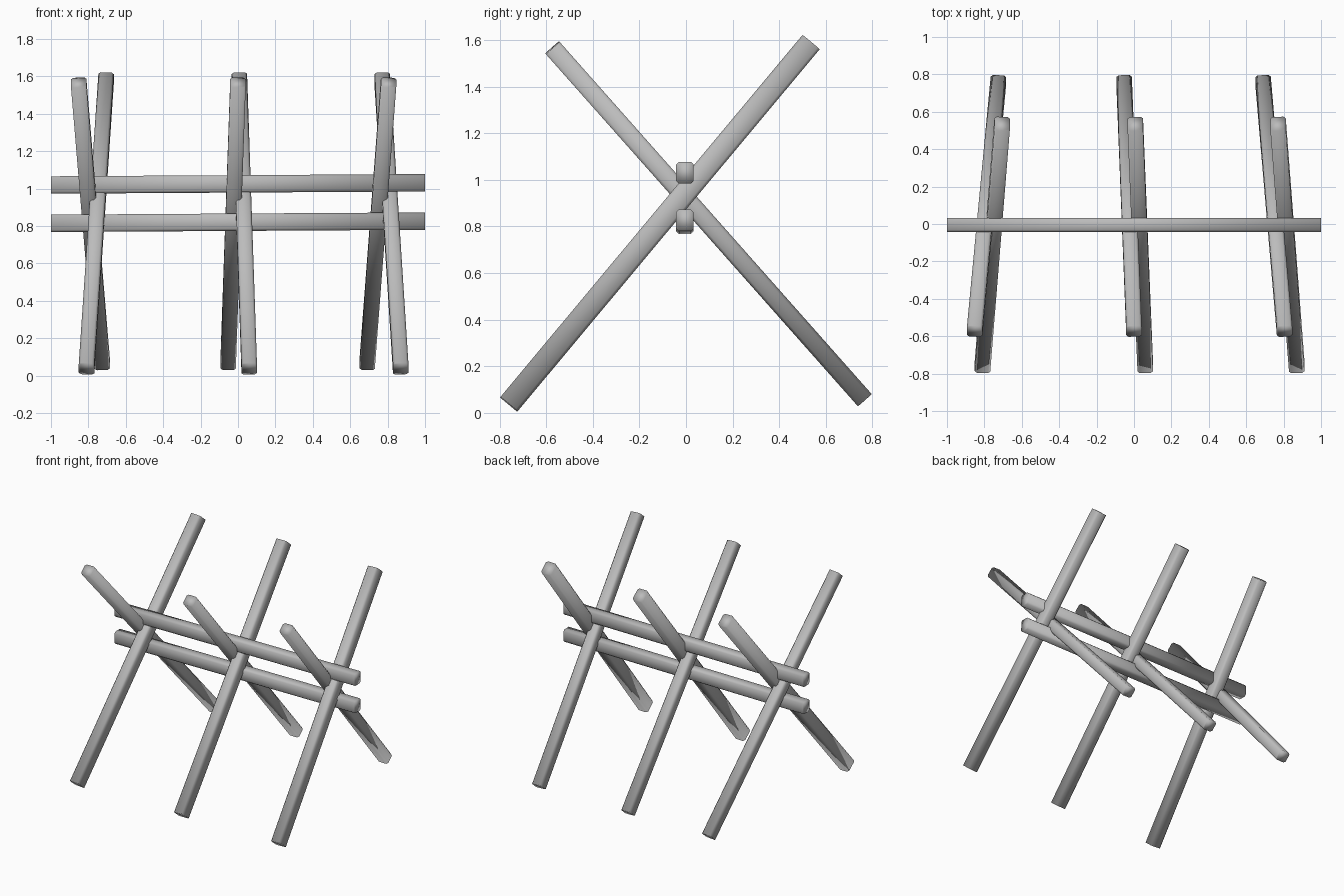
import bpy
from mathutils import Vector, Matrix

cube = bpy.data.objects.get("Cube")
if cube:
    bpy.data.objects.remove(cube, do_unlink=True)

grey = bpy.data.materials.new("plain grey")
grey.use_nodes = True
colour = (0.5, 0.5, 0.5, 1)
grey.diffuse_color = colour
grey.node_tree.nodes["Principled BSDF"].inputs["Base Color"].default_value = colour


def beam(name, start, end, width, depth, side, chamfer=0.012):
    """Square-cut timber from start to end, with softened long edges."""
    start, end = Vector(start), Vector(end)
    along = (end - start).normalized()
    across = (side - along * side.dot(along)).normalized()
    up = along.cross(across)
    a, b, c = width / 2, depth / 2, chamfer
    section = []
    for sx, sy in ((1, 1), (-1, 1), (-1, -1), (1, -1)):
        corner = [(sx * a, sy * (b - c)), (sx * (a - c), sy * b)]
        section += corner if sx * sy > 0 else corner[::-1]
    n = len(section)
    verts = [p + across * u + up * v for p in (start, end) for u, v in section]
    faces = [(i, (i + 1) % n, (i + 1) % n + n, i + n) for i in range(n)]
    faces += [tuple(reversed(range(n))), tuple(range(n, 2 * n))]
    mesh = bpy.data.meshes.new(name)
    mesh.from_pydata(verts, [], faces)
    mesh.materials.append(grey)
    mesh.shade_smooth()
    obj = bpy.data.objects.new(name, mesh)
    bpy.context.collection.objects.link(obj)
    return obj


X, Y = Vector((1, 0, 0)), Vector((0, 1, 0))

# Crossed stakes: x of each foot and tip, slightly uneven like hand-set timber
stakes = {
    "left": ((0.87, 0.77), (0.69, 0.805)),
    "middle": ((0.06, 0.007), (-0.053, 0.0)),
    "right": ((-0.81, -0.705), (-0.725, -0.852)),
}
for place, ((foot_a, tip_a), (foot_b, tip_b)) in stakes.items():
    beam(place + "_front_foot_stake", (foot_a, -0.76, 0.037), (tip_a, 0.536, 1.59),
         0.083, 0.096, X)
    beam(place + "_back_foot_stake", (foot_b, 0.766, 0.056), (tip_b, -0.573, 1.567),
         0.083, 0.079, X)

# Long rails above and below the crossings
for name, z in (("upper_rail", 1.025), ("lower_rail", 0.82)):
    beam(name, (-1, -0.005, z - 0.006), (1, -0.005, z + 0.006), 0.076, 0.093, Y)
